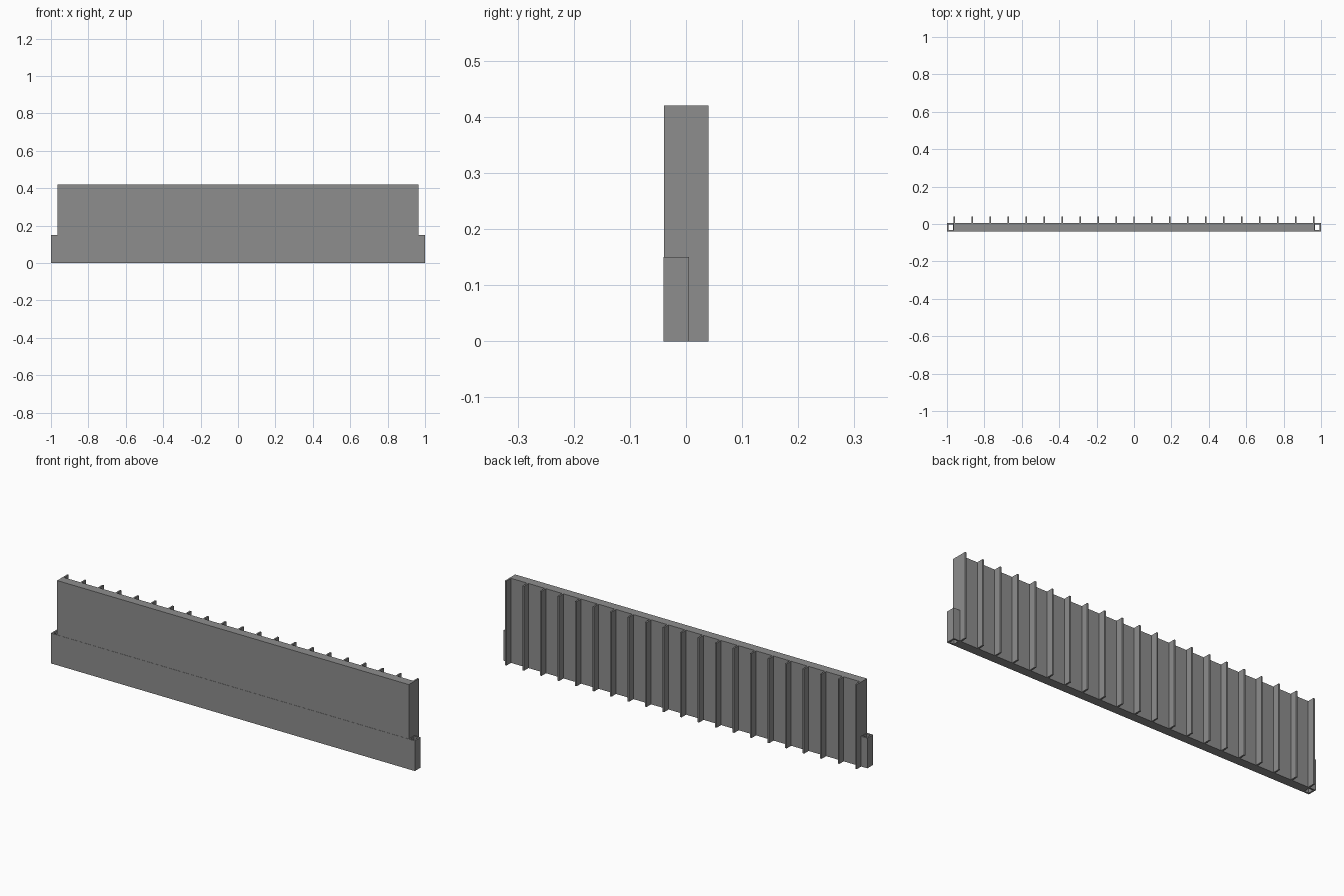
import bpy, bmesh

if "Cube" in bpy.data.objects:
    bpy.data.objects.remove(bpy.data.objects["Cube"])

grey = bpy.data.materials.new("mid grey")
grey.diffuse_color = (0.27, 0.27, 0.27, 1)
grey.use_nodes = True
grey.node_tree.nodes["Principled BSDF"].inputs["Base Color"].default_value = grey.diffuse_color


def finish(name, bm):
    bmesh.ops.recalc_face_normals(bm, faces=bm.faces)
    mesh = bpy.data.meshes.new(name)
    bm.to_mesh(mesh)
    bm.free()
    mesh.materials.append(grey)
    obj = bpy.data.objects.new(name, mesh)
    bpy.context.collection.objects.link(obj)
    return obj


def extrude_plan(name, outline, height):
    """Extrude a plan outline straight up from the ground."""
    bm = bmesh.new()
    face = bm.faces.new([bm.verts.new((x, y, 0)) for x, y in outline])
    up = bmesh.ops.extrude_face_region(bm, geom=[face])["geom"]
    verts = [v for v in up if isinstance(v, bmesh.types.BMVert)]
    bmesh.ops.translate(bm, verts=verts, vec=(0, 0, height))
    return finish(name, bm)


def rect(x0, x1, y0, y1):
    return [(x0, y0), (x1, y0), (x1, y1), (x0, y1)]


# Sizes
HALF, HEIGHT = 0.966, 0.42
FRONT, BACK, FIN_TIP = -0.0395, 0.005, 0.04
FIN_COUNT, FIN_T = 21, 0.008
LOW_H, LOW_FRONT = 0.15, -0.0405

# Wall panel with a row of vertical ribs along its back
outline = [(-HALF, FRONT), (HALF, FRONT)]
step = (2 * HALF - FIN_T) / (FIN_COUNT - 1)
for i in range(FIN_COUNT):
    right = HALF - i * step
    left = right - FIN_T
    if i > 0:
        outline.append((right, BACK))
    outline += [(right, FIN_TIP), (left, FIN_TIP)]
    if i < FIN_COUNT - 1:
        outline.append((left, BACK))
extrude_plan("ribbed_panel", outline, HEIGHT)

# Thin lower facing strip
extrude_plan("lower_front_strip", rect(-0.96, 0.96, LOW_FRONT, FRONT), LOW_H)


# Open square tubes at both ends
def tube(name, x0, x1, y0, y1, wall, height):
    bm = bmesh.new()
    rings = []
    for inset in (0, wall):
        for z in (0, height):
            pts = rect(x0 + inset, x1 - inset, y0 + inset, y1 - inset)
            rings.append([bm.verts.new((x, y, z)) for x, y in pts])
    out_low, out_high, in_low, in_high = rings
    for a, b in ((out_low, out_high), (out_high, in_high),
                 (in_high, in_low), (in_low, out_low)):
        for i in range(4):
            j = (i + 1) % 4
            bm.faces.new((a[i], a[j], b[j], b[i]))
    return finish(name, bm)


for side, x0, x1 in (("left", -1.0, -0.96), ("right", 0.96, 1.0)):
    tube(side + "_end_tube", x0, x1, LOW_FRONT, BACK, 0.008, LOW_H)
